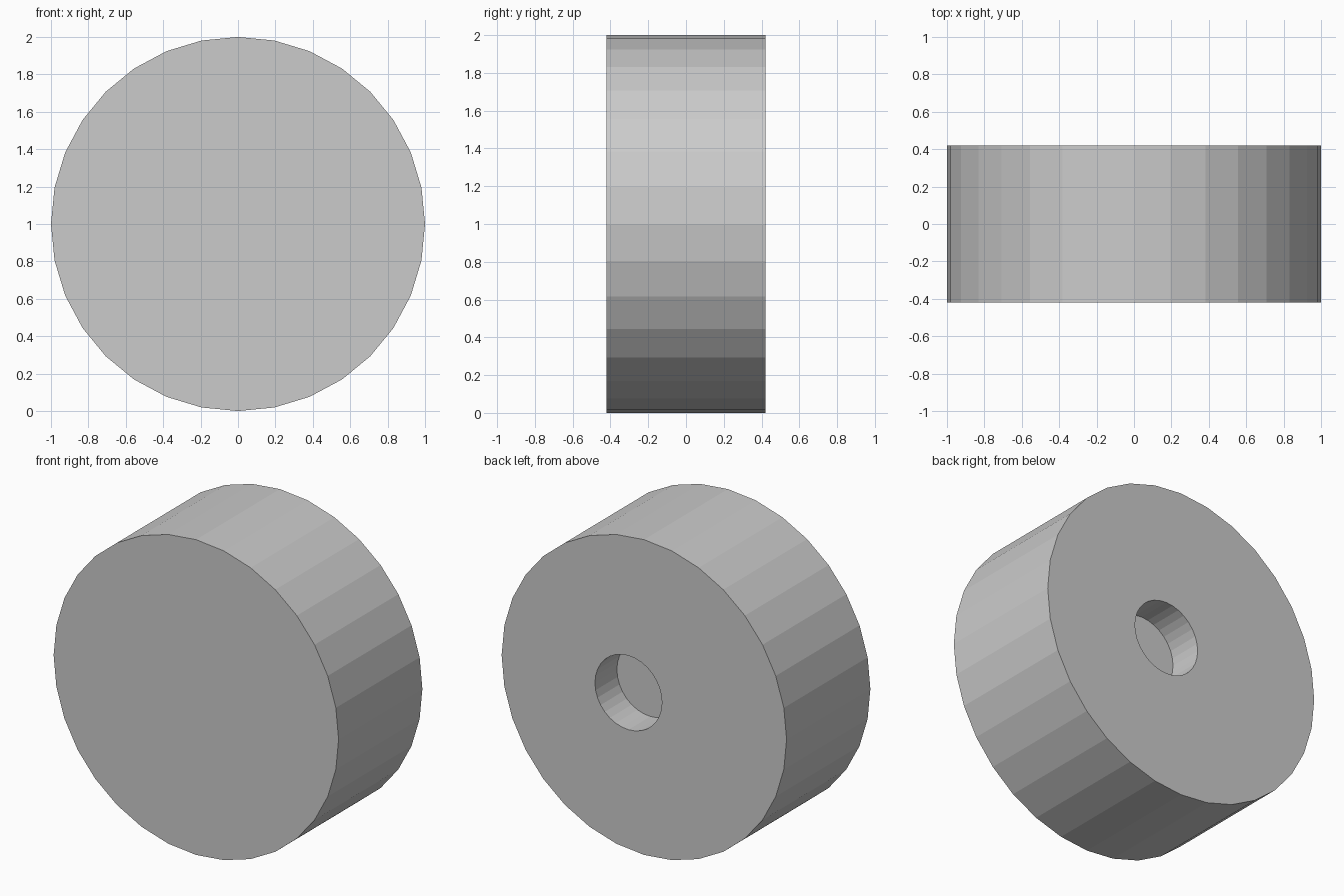
import bpy, bmesh
from math import sin, cos, tau

if "Cube" in bpy.data.objects:
    bpy.data.objects.remove(bpy.data.objects["Cube"])

SIDES = 32
# Rings from the closed front, round the rim, into the off-centre blind hole:
# (radius, centre x, y)
RINGS = [
    (1.0, 0.0, -0.42),
    (1.0, 0.0, 0.42),
    (0.235, 0.11, 0.42),
    (0.235, 0.11, 0.20),
]

bm = bmesh.new()


def ring(radius, cx, y):
    return [bm.verts.new((cx + radius * sin(tau * i / SIDES), y,
                          1.0 + radius * cos(tau * i / SIDES)))
            for i in range(SIDES)]


loops = [ring(*r) for r in RINGS]

# Rim wall, back face and hole wall
for a, b in zip(loops, loops[1:]):
    for i in range(SIDES):
        j = (i + 1) % SIDES
        bm.faces.new((a[i], a[j], b[j], b[i]))

# Closed front face and hole floor
bm.faces.new(loops[0])
bm.faces.new(loops[-1])
bmesh.ops.recalc_face_normals(bm, faces=bm.faces)

mesh = bpy.data.meshes.new("wheel")
bm.to_mesh(mesh)
bm.free()
bpy.context.collection.objects.link(bpy.data.objects.new("wheel", mesh))
